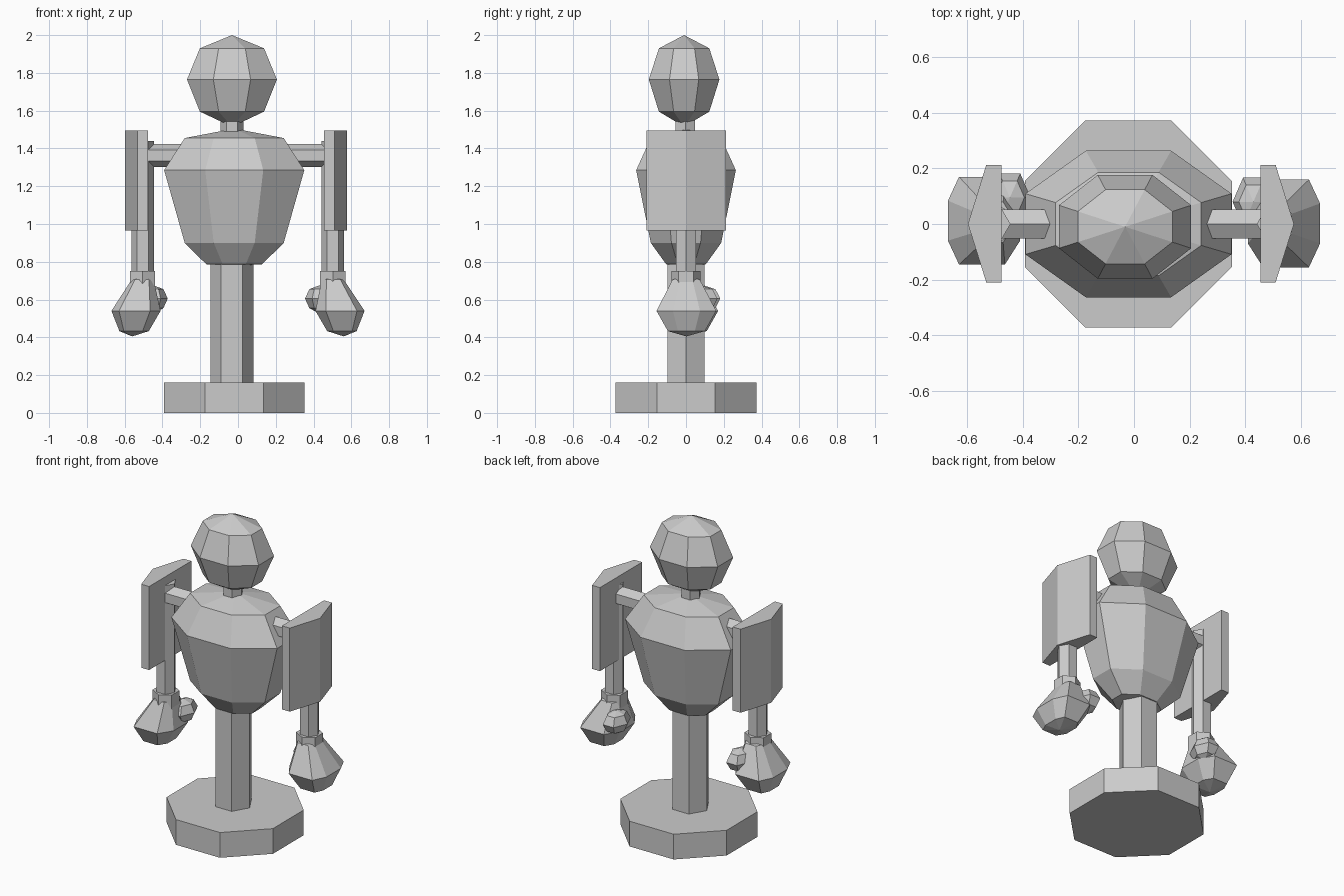
import bpy, bmesh, math

if "Cube" in bpy.data.objects:
    bpy.data.objects.remove(bpy.data.objects["Cube"])


def polygon(n, start=0.0, r=1.0):
    """Unit cross-section as a list of x, y points."""
    return [(r * math.cos(start + 2 * math.pi * i / n),
             r * math.sin(start + 2 * math.pi * i / n)) for i in range(n)]


# octagon with flats at +-1, hexagons with corners on x or on y
OCT = polygon(8, math.pi / 8, 1 / math.cos(math.pi / 8))
HEX_X = polygon(6)
HEX_Y = polygon(6, math.pi / 6)
HAND = [(.13, .072), (.075, .158), (-.09, .158), (-.13, .072),
        (-.13, -.072), (-.09, -.158), (.075, -.158), (.13, -.072)]


def loft(name, section, rings):
    """Skin scaled copies of a section; ring = (z, sx, sy, cx, cy). Zero scale makes a tip."""
    bm = bmesh.new()
    loops = []
    for z, sx, sy, cx, cy in rings:
        if sx == 0:
            loops.append([bm.verts.new((cx, cy, z))])
        else:
            loops.append([bm.verts.new((cx + sx * x, cy + sy * y, z)) for x, y in section])
    n = len(section)
    for a, b in zip(loops, loops[1:]):
        for i in range(n):
            j = (i + 1) % n
            if len(a) == 1:
                bm.faces.new((a[0], b[j], b[i]))
            elif len(b) == 1:
                bm.faces.new((a[i], a[j], b[0]))
            else:
                bm.faces.new((a[i], a[j], b[j], b[i]))
    for cap in (loops[0], loops[-1]):
        if len(cap) > 2:
            bm.faces.new(cap)
    bmesh.ops.recalc_face_normals(bm, faces=bm.faces)
    mesh = bpy.data.meshes.new(name)
    bm.to_mesh(mesh)
    bm.free()
    ob = bpy.data.objects.new(name, mesh)
    bpy.context.collection.objects.link(ob)
    return ob


def prism(name, section, r, z0, z1, cx=0, cy=0):
    return loft(name, section, [(z, r, r, cx, cy) for z in (z0, z1)])


# base, post and neck
prism("base", OCT, .373, 0, .16, -.02)
prism("post", HEX_X, .114, .16, .85, -.032)
prism("neck", HEX_X, .06, 1.46, 1.6, -.032, -.003)

# torso
loft("torso", OCT, [(z, s, s * .711, -.02, 0) for z, s in
     ((.78, 0), (.787, .148), (.9, .262), (1.285, .371), (1.455, .262), (1.505, 0))])

# head
loft("head", OCT, [(z, s, s * .785, -.032, -.01) for z, s in
     ((1.515, 0), (1.595, .17), (1.765, .238), (1.93, .17), (2.0, 0))])

# arms: (label, side, pole x, panel inner x, hand x, hand y, thumb centre)
ARMS = (("left", -1, -.505, -.477, -.54, .012, (-.447, .095, .605)),
        ("right", 1, .502, .455, .54, .002, (.43, .08, .605)))
for label, s, px, inner, hx, hy, (tx, ty, tz) in ARMS:
    # horizontal shoulder bar running into the torso
    bar = prism(label + "_shoulder_bar", HEX_X, .06, 0, .32)
    bar.rotation_euler = (0, s * math.pi / 2, 0)
    bar.location = (s * .19, 0, 1.363)

    prism(label + "_arm", HEX_X, .06, .68, 1.44, px)
    prism(label + "_cuff", HEX_Y, .077, .62, .75, px)

    # upright shoulder panel, bent on its outer side
    panel = [(0, -.21), (s * .055, -.21), (s * .121, 0), (s * .055, .213), (0, .213)]
    prism(label + "_shoulder_panel", panel, 1, .965, 1.495, inner, 0)

    # hand tapering up into the cuff
    section = [(-s * x, y) for x, y in HAND]
    loft(label + "_hand", section,
         [(.405, 0, 0, s * .56, hy), (.433, .6, .62, s * .55, hy), (.54, 1, 1, hx, hy),
          (.705, .45, .46, px, hy * .5), (.73, 0, 0, px, 0)])

    # faceted thumb on the inner back side
    loft(label + "_thumb", HEX_X,
         [(tz + z, k * .075, k * .1, tx, ty) for z, k in
          ((-.08, 0), (-.05, .7), (0, 1), (.05, .7), (.07, 0))])
